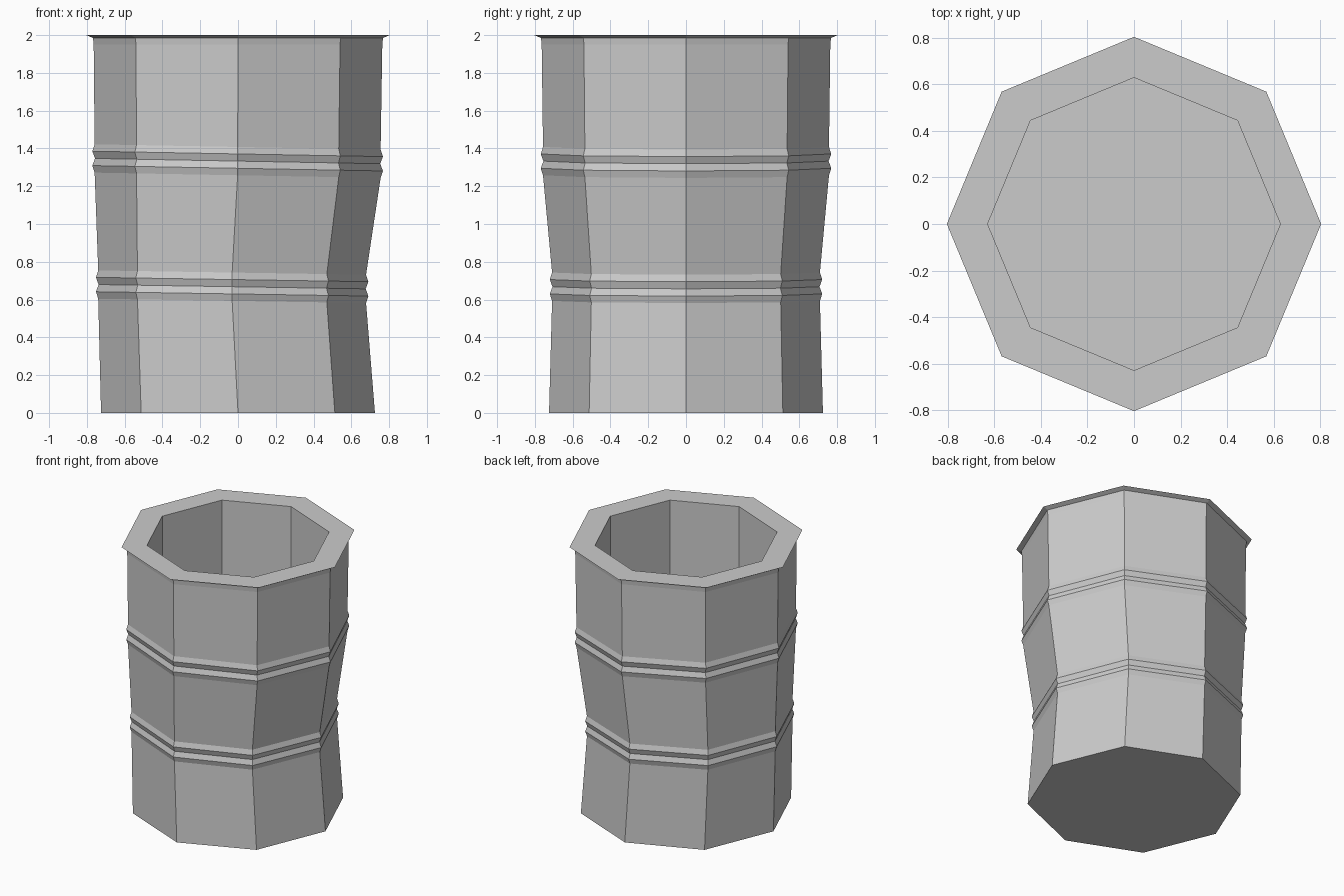
import bpy, bmesh
from math import cos, sin, pi

if "Cube" in bpy.data.objects:
    bpy.data.objects.remove(bpy.data.objects["Cube"])

SIDES = 8


def ring(bm, z, radius, shift=0.0, tilt=0.0):
    """Octagonal loop, shifted along x and tilted down toward +x."""
    pts = [(radius * cos(2 * pi * i / SIDES), radius * sin(2 * pi * i / SIDES))
           for i in range(SIDES)]
    return [bm.verts.new((x + shift, y, z - tilt * x)) for x, y in pts]


def double_bead(z, r_wall, r_peak, shift, tilt):
    """Two raised ribs with a groove between, listed bottom to top."""
    return [(z + dz, r, shift, tilt) for dz, r in (
        (-0.075, r_wall), (-0.038, r_peak), (0, r_wall - 0.002),
        (0.038, r_peak), (0.075, r_wall))]


# Outer wall from floor to lip, then the inner wall back down
rows = [(0, 0.725)]
rows += double_bead(0.668, 0.709, 0.721, -0.031, 0.016)   # dented lower ribs
rows += double_bead(1.333, 0.757, 0.769, -0.002, 0.0185)  # upper ribs
rows += [(1.95, 0.764), (1.985, 0.768), (2.0, 0.803),     # flared lip
         (2.0, 0.628), (0.1, 0.628)]                      # opening and cavity

bm = bmesh.new()
loops = [ring(bm, *row) for row in rows]
for a, b in zip(loops, loops[1:]):
    for i in range(SIDES):
        j = (i + 1) % SIDES
        bm.faces.new((a[i], a[j], b[j], b[i]))

# Underside and inside floor
bm.faces.new(loops[0][::-1])
bm.faces.new(loops[-1])
bmesh.ops.recalc_face_normals(bm, faces=bm.faces[:])

mesh = bpy.data.meshes.new("barrel")
bm.to_mesh(mesh)
bm.free()
barrel = bpy.data.objects.new("barrel", mesh)
bpy.context.collection.objects.link(barrel)
